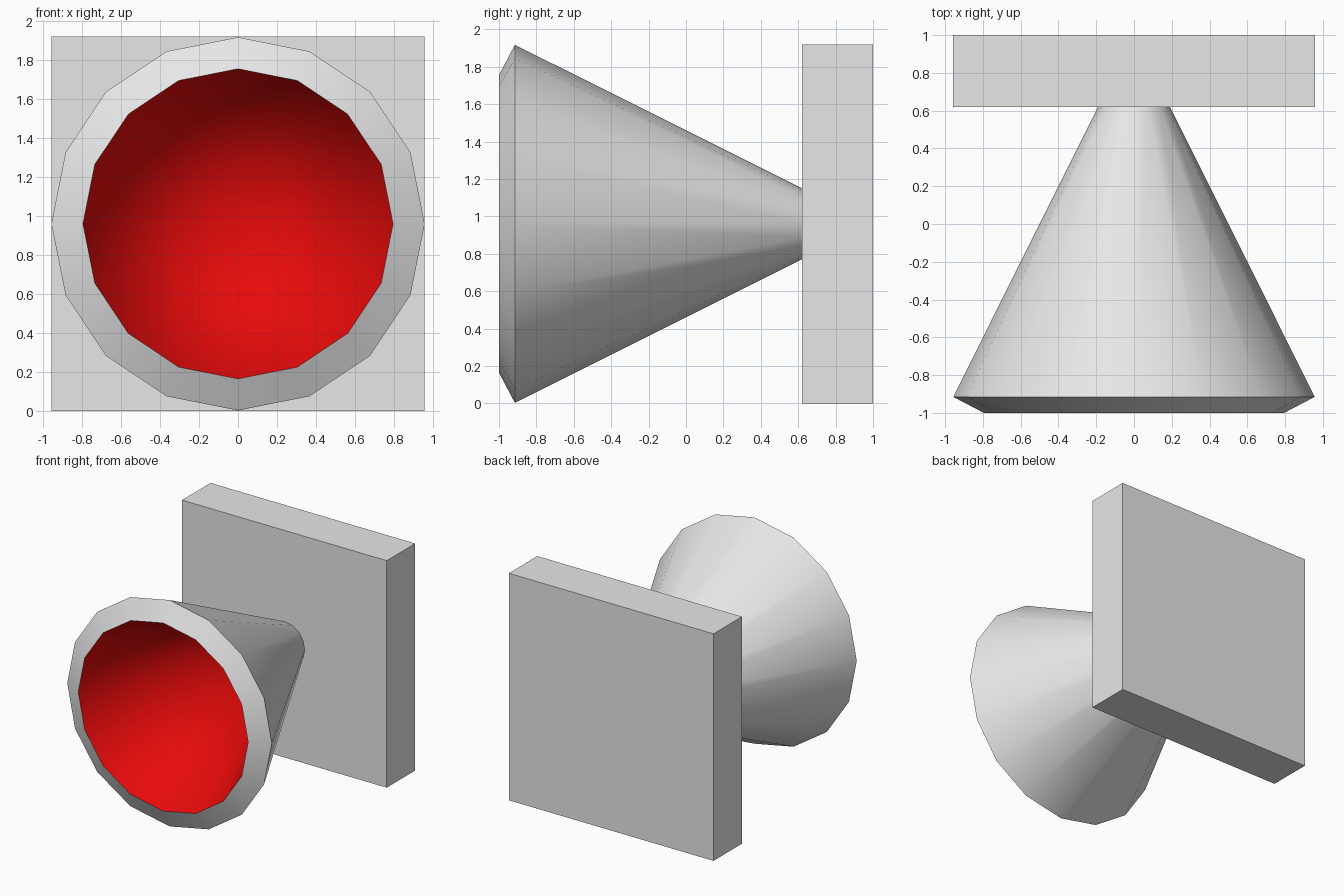
import bpy, bmesh, math

if "Cube" in bpy.data.objects:
    bpy.data.objects.remove(bpy.data.objects["Cube"])

SIDES = 16
CENTRE_Z = 0.96


def material(name, rgb):
    m = bpy.data.materials.new(name)
    m.diffuse_color = (*rgb, 1)
    m.use_nodes = True
    m.node_tree.nodes["Principled BSDF"].inputs["Base Color"].default_value = m.diffuse_color
    return m


grey = material("light grey", (0.8, 0.8, 0.8))
red = material("red", (0.8, 0.003, 0.003))


def finish(name, bm, mats):
    me = bpy.data.meshes.new(name)
    bm.to_mesh(me)
    bm.free()
    for m in mats:
        me.materials.append(m)
    ob = bpy.data.objects.new(name, me)
    bpy.context.collection.objects.link(ob)
    return ob


# square mounting plate at the back
bm = bmesh.new()
bmesh.ops.create_cube(bm, size=1)
for v in bm.verts:
    v.co.x *= 1.915
    v.co.y = v.co.y * 0.38 + 0.81
    v.co.z = v.co.z * 1.92 + CENTRE_Z
finish("mounting_plate", bm, [grey])

# horn: (radius, y) rings from the plate to the rim, then back inside
profile = [(0.19, 0.62), (0.957, -0.915), (0.795, -1.0)]
INNER_TIP_Y = 0.56
bm = bmesh.new()
rings = []
for r, y in profile:
    angles = [2 * math.pi * i / SIDES for i in range(SIDES)]
    rings.append([bm.verts.new((r * math.cos(a), y, CENTRE_Z + r * math.sin(a))) for a in angles])
tip = bm.verts.new((0, INNER_TIP_Y, CENTRE_Z))
for i in range(SIDES):
    j = (i + 1) % SIDES
    for a, b in zip(rings, rings[1:]):
        bm.faces.new((a[i], a[j], b[j], b[i]))
    # red inner lining
    lining = bm.faces.new((rings[-1][i], rings[-1][j], tip))
    lining.material_index = 1
for f in bm.faces:
    f.smooth = True
# keep the two rim edges sharp
for ring in rings[1:]:
    for i in range(SIDES):
        bm.edges.get((ring[i], ring[(i + 1) % SIDES])).smooth = False
bm.faces.new(rings[0])
bmesh.ops.recalc_face_normals(bm, faces=bm.faces[:])
finish("horn", bm, [grey, red])
